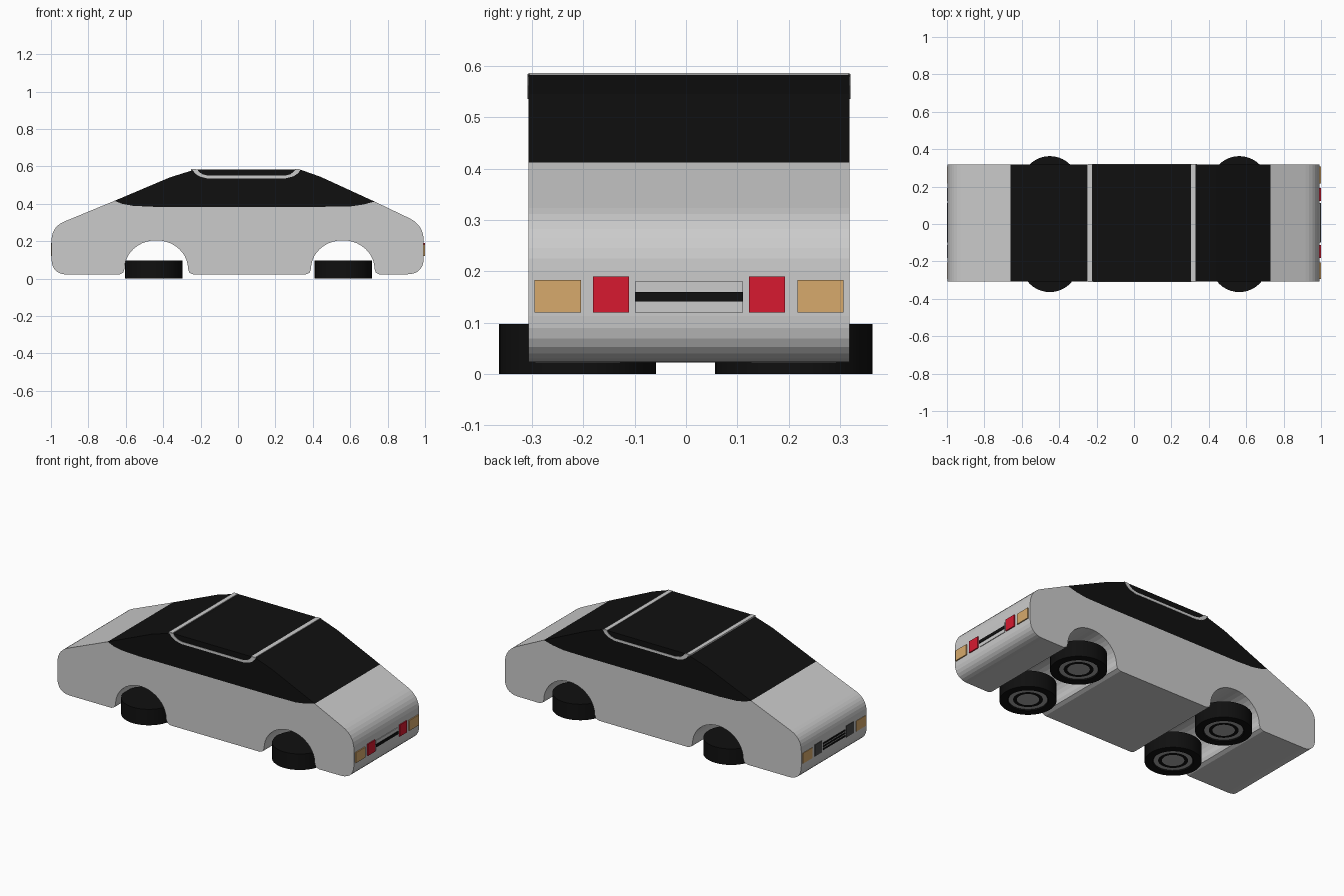
import bpy, bmesh, math
from mathutils import Vector

if "Cube" in bpy.data.objects:
    bpy.data.objects.remove(bpy.data.objects["Cube"])

Y0, Y1 = -0.307, 0.319
YC = (Y0 + Y1) / 2


def material(name, rgb):
    m = bpy.data.materials.new(name)
    m.diffuse_color = (*rgb, 1)
    m.use_nodes = True
    m.node_tree.nodes["Principled BSDF"].inputs["Base Color"].default_value = m.diffuse_color
    return m


BLACK = material("black", (0.005, 0.005, 0.005))
DARK = material("dark_grey", (0.07, 0.07, 0.07))
RED = material("red", (0.68, 0.01, 0.03))
ORANGE = material("orange", (0.68, 0.4, 0.15))
GREY = material("grey", (0.4, 0.4, 0.4))


def finish(name, bm, mats=()):
    bmesh.ops.recalc_face_normals(bm, faces=bm.faces)
    me = bpy.data.meshes.new(name)
    bm.to_mesh(me)
    bm.free()
    for m in mats:
        me.materials.append(m)
    ob = bpy.data.objects.new(name, me)
    bpy.context.collection.objects.link(ob)
    return ob


def extrude(name, profile, y0, y1, mats=()):
    bm = bmesh.new()
    f = bm.faces.new([bm.verts.new((x, y0, z)) for x, z in profile])
    r = bmesh.ops.extrude_face_region(bm, geom=[f])
    verts = [v for v in r["geom"] if isinstance(v, bmesh.types.BMVert)]
    bmesh.ops.translate(bm, verts=verts, vec=(0, y1 - y0, 0))
    return finish(name, bm, mats)


def box(name, x, y, z, mats=()):
    return extrude(name, [(x[0], z[0]), (x[1], z[0]), (x[1], z[1]), (x[0], z[1])], *y, mats)


def corner(before, at, after, r, n=7):
    """Rounded corner of size r."""
    c = Vector(at)
    a = c + (Vector(before) - c).normalized() * r
    b = c + (Vector(after) - c).normalized() * r
    return [tuple(a * (1 - t) ** 2 + c * (2 * t * (1 - t)) + b * t * t)
            for t in (i / n for i in range(n + 1))]


def arch(cx, n=20):
    """Wheel arch from left to right."""
    pts = [(cx - 0.17 * math.cos(math.pi * i / n), 0.052 + 0.153 * math.sin(math.pi * i / n))
           for i in range(n + 1)]
    return [(cx - 0.198, 0.022), (cx - 0.177, 0.032)] + pts + [(cx + 0.177, 0.032), (cx + 0.198, 0.022)]


# Lower body with rounded nose and tail
nose, tail = (-0.997, 0.277), (0.993, 0.286)
nose_low, tail_low = (-0.997, 0.022), (0.993, 0.023)
belt = [(0.73, 0.412), (0.67, 0.396), (0.6, 0.386), (0.45, 0.384),
        (-0.45, 0.384), (-0.56, 0.389), (-0.62, 0.4), (-0.66, 0.416)]
profile = corner(nose, nose_low, (0, 0.022), 0.085)
profile += arch(-0.437) + arch(0.56)
profile += corner((0, 0.022), tail_low, tail, 0.09)
profile += corner(tail_low, tail, belt[0], 0.085)
profile += belt
profile += corner(belt[-1], nose, nose_low, 0.075)
extrude("body", profile, Y0, Y1)

# Dark glasshouse
roof = [(-0.365, 0.541), (-0.24, 0.58), (-0.2, 0.584), (0.3, 0.584), (0.335, 0.582), (0.44, 0.545)]
extrude("cabin", belt + roof, Y0, Y1, [BLACK])

# Roof panel trim: cross strips and side loops
for x in (-0.237, 0.317):
    box("roof_strip", (x - 0.013, x + 0.013), (Y0, Y1), (0.574, 0.586))
loop = [(-0.245, 0.584), (-0.23, 0.562), (-0.205, 0.546), (-0.165, 0.536), (0.255, 0.536),
        (0.295, 0.546), (0.32, 0.562), (0.336, 0.584),
        (0.308, 0.584), (0.295, 0.569), (0.278, 0.557), (0.25, 0.55), (-0.155, 0.55),
        (-0.188, 0.557), (-0.207, 0.569), (-0.218, 0.584)]
for y in (Y0, Y1):
    extrude("side_trim", loop, y - 0.002, y + 0.002)

# Lamps and grilles at both ends
for end, s, inner in (("front", -1, DARK), ("rear", 1, RED)):
    span = sorted((s * 0.98, s * 1.0))
    for m in (-1, 1):
        for part, a, b, top, mat in (("indicator", 0.211, 0.301, 0.183, ORANGE),
                                     ("lamp", 0.117, 0.187, 0.19, inner)):
            box(f"{end}_{part}", span, sorted((YC + m * a, YC + m * b)), (0.12, top), [mat])
    box(f"{end}_grille", sorted((s * 0.98, s * 0.997)), (YC - 0.105, YC + 0.105), (0.12, 0.18))
    bars = (0.15,) if s > 0 else (0.133, 0.15, 0.167)
    for z in bars:
        h = 0.009 if s > 0 else 0.005
        box(f"{end}_grille_bar", span, (YC - 0.105, YC + 0.105), (z - h, z + h), [BLACK])

# Wheels lying flat, rim rings facing down
RINGS = [(0, 0.097), (0.153, 0.097), (0.153, 0), (0.11, 0), (0.105, 0.006),
         (0.08, 0.006), (0.06, 0.006), (0, 0.006)]
SLOTS = [0, 0, 0, 0, 1, 0, 1]
SIDES = 40
for cx in (-0.45, 0.563):
    for cy in (-0.211, 0.21):
        bm = bmesh.new()
        rings = []
        for r, z in RINGS:
            n = SIDES if r else 1
            rings.append([bm.verts.new((cx + r * math.cos(math.tau * i / SIDES),
                                        cy + r * math.sin(math.tau * i / SIDES), z)) for i in range(n)])
        for a, b, slot in zip(rings, rings[1:], SLOTS):
            for i in range(SIDES):
                j = (i + 1) % SIDES
                quad = [a[i % len(a)], a[j % len(a)], b[j % len(b)], b[i % len(b)]]
                f = bm.faces.new(list(dict.fromkeys(quad)))
                f.material_index = slot
        wheel = finish("wheel", bm, [BLACK, GREY])
        bpy.context.view_layer.objects.active = wheel
        wheel.select_set(True)
        bpy.ops.object.shade_smooth_by_angle(angle=math.radians(30))
        wheel.select_set(False)
